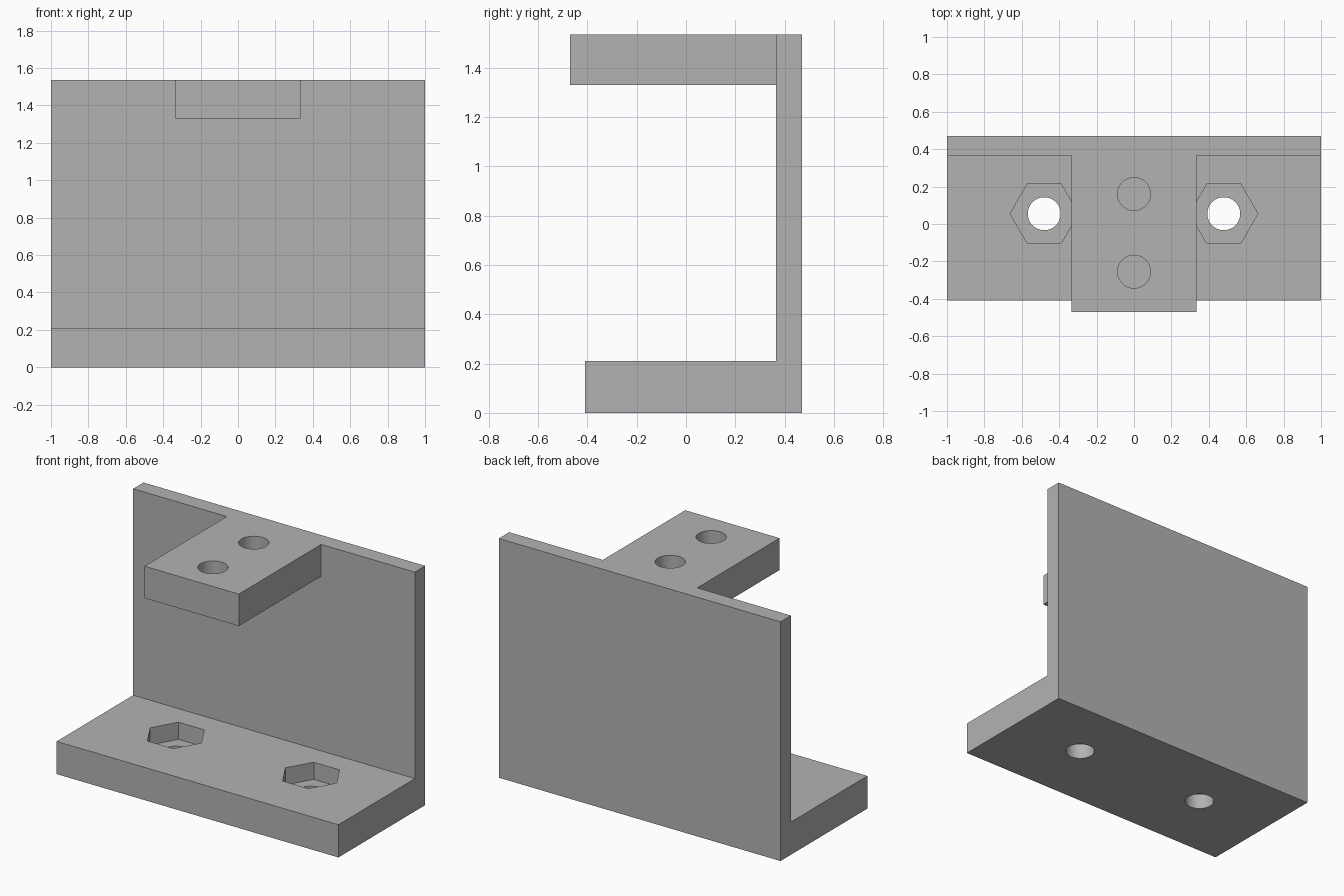
import bpy
import bmesh
from math import radians

default = bpy.data.objects.get("Cube")
if default:
    bpy.data.objects.remove(default, do_unlink=True)

# Single plain grey
GREY = (0.45, 0.45, 0.45, 1.0)
grey = bpy.data.materials.new("plain grey")
grey.use_nodes = True
grey.diffuse_color = GREY
grey.node_tree.nodes["Principled BSDF"].inputs["Base Color"].default_value = GREY

HALF_WIDTH, FRONT, WALL, BACK = 1.0, -0.41, 0.365, 0.47
BASE_TOP, TAB_BOTTOM, TOP = 0.21, 1.33, 1.535
TAB_HALF, TAB_FRONT = 0.335, -0.47


def link(name, bm):
    bmesh.ops.recalc_face_normals(bm, faces=bm.faces)
    mesh = bpy.data.meshes.new(name)
    bm.to_mesh(mesh)
    bm.free()
    mesh.materials.append(grey)
    obj = bpy.data.objects.new(name, mesh)
    bpy.context.collection.objects.link(obj)
    return obj


def extrude_profile(name, profile, half):
    """Extrude a (y, z) outline symmetrically along x."""
    bm = bmesh.new()
    face = bm.faces.new([bm.verts.new((-half, y, z)) for y, z in profile])
    result = bmesh.ops.extrude_face_region(bm, geom=[face])
    moved = [v for v in result["geom"] if isinstance(v, bmesh.types.BMVert)]
    bmesh.ops.translate(bm, verts=moved, vec=(2 * half, 0, 0))
    return link(name, bm)


def prism_cutter(name, x, y, bottom, top, radius, sides):
    bm = bmesh.new()
    bmesh.ops.create_cone(bm, cap_ends=True, segments=sides,
                          radius1=radius, radius2=radius, depth=top - bottom)
    # Hexagons point along x
    if sides == 6:
        corner = max(bm.verts, key=lambda v: v.co.x)
        if abs(corner.co.x - radius) > 0.001:
            for v in bm.verts:
                v.co.x, v.co.y = v.co.y, v.co.x
    bmesh.ops.translate(bm, verts=bm.verts, vec=(x, y, (bottom + top) / 2))
    obj = link(name, bm)
    obj.hide_render = True
    return obj


def cut(target, cutter):
    mod = target.modifiers.new("cut", 'BOOLEAN')
    mod.operation = 'DIFFERENCE'
    mod.solver = 'EXACT'
    mod.object = cutter
    bpy.ops.object.select_all(action='DESELECT')
    target.select_set(True)
    bpy.context.view_layer.objects.active = target
    bpy.ops.object.modifier_apply(modifier=mod.name)
    bpy.data.objects.remove(cutter, do_unlink=True)


# L-shaped body: base plate and back wall
bracket = extrude_profile("bracket_body", [
    (FRONT, 0), (BACK, 0), (BACK, TOP), (WALL, TOP),
    (WALL, BASE_TOP), (FRONT, BASE_TOP)], HALF_WIDTH)

# Upper tab, fused into the wall
tab = extrude_profile("upper_tab", [
    (TAB_FRONT, TAB_BOTTOM), (WALL + 0.05, TAB_BOTTOM),
    (WALL + 0.05, TOP), (TAB_FRONT, TOP)], TAB_HALF)
join = bracket.modifiers.new("join", 'BOOLEAN')
join.operation = 'UNION'
join.solver = 'EXACT'
join.object = tab
bpy.context.view_layer.objects.active = bracket
bpy.ops.object.modifier_apply(modifier=join.name)
bpy.data.objects.remove(tab, do_unlink=True)

# Bolt holes with hexagonal nut pockets in the base
for side in (-1, 1):
    x, y = side * 0.48, 0.055
    cut(bracket, prism_cutter("nut_pocket", x, y, 0.1, BASE_TOP + 0.1, 0.182, 6))
    cut(bracket, prism_cutter("bolt_hole", x, y, -0.1, 0.15, 0.088, 64))

# Round holes through the tab
for y in (0.16, -0.255):
    cut(bracket, prism_cutter("tab_hole", 0, y, TAB_BOTTOM - 0.1, TOP + 0.1, 0.088, 64))

# Smooth hole walls, crisp edges
bpy.ops.object.select_all(action='DESELECT')
bracket.select_set(True)
bpy.context.view_layer.objects.active = bracket
bpy.ops.object.shade_smooth_by_angle(angle=radians(30))
